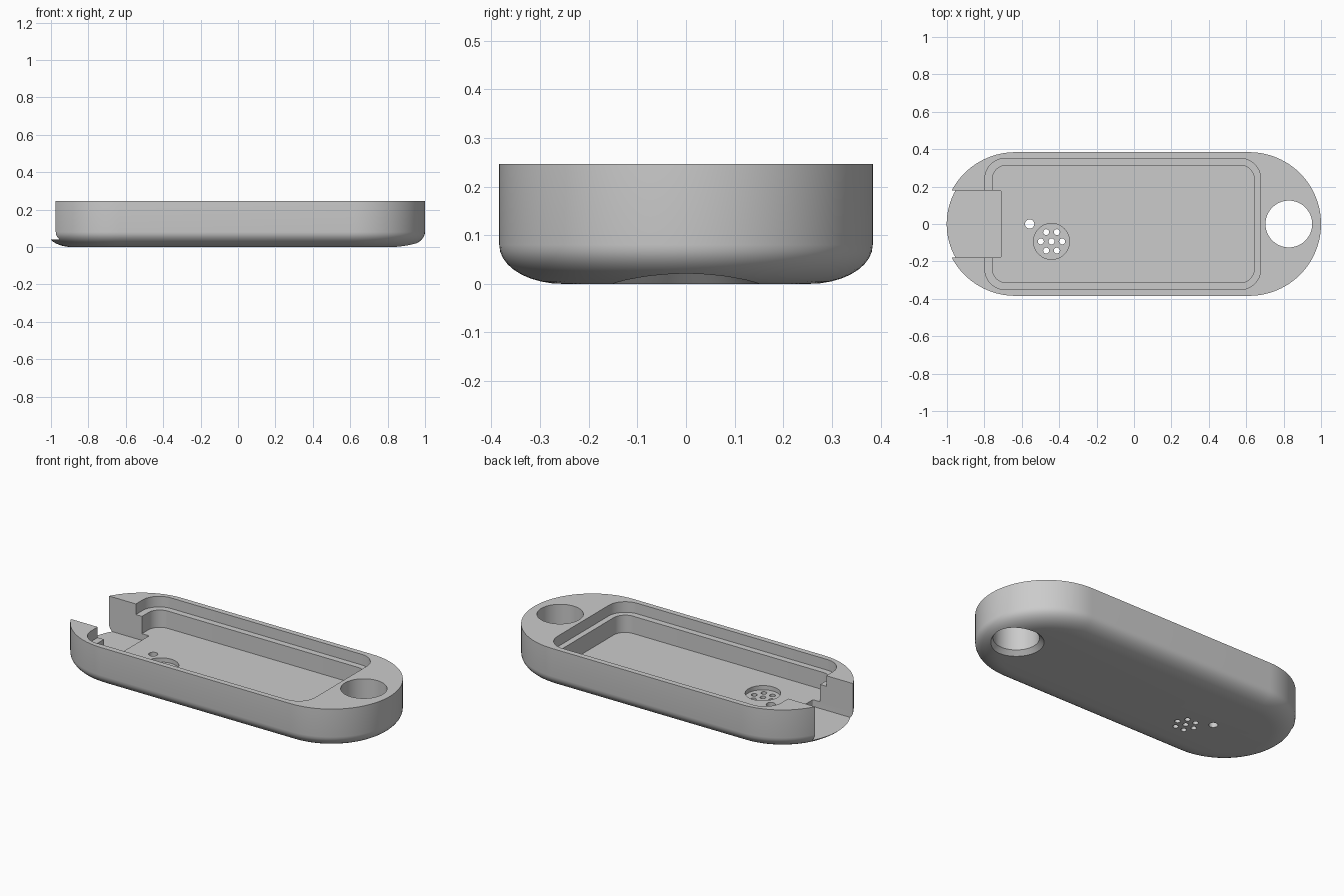
import bpy, bmesh, math

cube = bpy.data.objects.get("Cube")
if cube:
    bpy.data.objects.remove(cube, do_unlink=True)

TOP = 0.246
FLOOR = 0.08
ABOVE = 0.35
BELOW = -0.05


def outline(cx, cy, hx, hy, r, seg=12):
    """Counter-clockwise rounded rectangle; a circle or stadium when r fills it."""
    pts = []
    for i, (sx, sy) in enumerate([(1, 1), (-1, 1), (-1, -1), (1, -1)]):
        for k in range(seg + 1):
            a = math.pi / 2 * (i + k / seg)
            pts.append((cx + sx * (hx - r) + r * math.cos(a),
                        cy + sy * (hy - r) + r * math.sin(a)))
    return pts


def loft(name, rings):
    """Closed solid through (outline, height) rings, from bottom to top."""
    bm = bmesh.new()
    loops = [[bm.verts.new((x, y, z)) for x, y in pts] for pts, z in rings]
    n = len(loops[0])
    for low, high in zip(loops, loops[1:]):
        for i in range(n):
            j = (i + 1) % n
            bm.faces.new((low[i], low[j], high[j], high[i]))
    bm.faces.new(loops[0][::-1])
    bm.faces.new(loops[-1])
    bmesh.ops.remove_doubles(bm, verts=bm.verts, dist=1e-5)
    bmesh.ops.recalc_face_normals(bm, faces=bm.faces)
    mesh = bpy.data.meshes.new(name)
    bm.to_mesh(mesh)
    bm.free()
    obj = bpy.data.objects.new(name, mesh)
    bpy.context.collection.objects.link(obj)
    return obj


def prism(name, pts, z0, z1=ABOVE):
    return loft(name, [(pts, z0), (pts, z1)])


def circle(cx, cy, r, seg=12):
    return outline(cx, cy, r, r, r, seg)


# Stadium-shaped shell with a wide, shallow rounding on its lower edge
ROUND_WIDTH, ROUND_HEIGHT = 0.13, 0.08
STEPS = 9
rings = []
for k in range(STEPS + 1):
    a = math.pi / 2 * k / STEPS
    inset = ROUND_WIDTH * (1 - math.sin(a))
    r = 0.384 - inset
    rings.append((outline(-0.0095, 0, 1.0095 - inset, r, r, 24),
                  ROUND_HEIGHT * (1 - math.cos(a))))
rings.append((rings[-1][0], TOP))
case = loft("case_shell", rings)

# Lid ledge, inner cavity and open end slot
cutters = [
    prism("lid_ledge", outline(-0.06, 0, 0.7375, 0.351, 0.11), 0.183),
    prism("inner_cavity", outline(-0.057, 0, 0.70, 0.314, 0.075), FLOOR),
    prism("connector_slot", outline(-0.955, 0, 0.245, 0.179, 0.008, 3), 0.04),
]

# Ring hole, countersunk underneath
cutters.append(loft("ring_hole", [
    (circle(0.828, 0, 0.175, 16), -0.025),
    (circle(0.828, 0, 0.125, 16), 0.025),
    (circle(0.828, 0, 0.125, 16), ABOVE)]))

# Round speaker recess with seven sound holes
sx, sy = -0.441, -0.093
cutters.append(prism("speaker_recess", circle(sx, sy, 0.096), 0.055, 0.15))
centres = [(sx, sy)]
for k in range(6):
    a = k * math.pi / 3
    centres.append((sx + 0.057 * math.cos(a), sy + 0.057 * math.sin(a)))
for x, y in centres:
    cutters.append(prism("sound_hole", circle(x, y, 0.016, 5), BELOW, 0.15))

# Small pin hole
cutters.append(prism("pin_hole", circle(-0.558, 0, 0.025, 6), BELOW, 0.15))

# Carve every opening, then discard the cutters
bpy.ops.object.select_all(action='DESELECT')
bpy.context.view_layer.objects.active = case
case.select_set(True)
for cutter in cutters:
    cutter.hide_render = True
    mod = case.modifiers.new(cutter.name, 'BOOLEAN')
    mod.operation = 'DIFFERENCE'
    mod.solver = 'EXACT'
    mod.object = cutter
    bpy.ops.object.modifier_apply(modifier=mod.name)
    bpy.data.objects.remove(cutter, do_unlink=True)

# Single plain grey plastic
grey = bpy.data.materials.new("grey_plastic")
grey.use_nodes = True
colour = (0.6, 0.6, 0.6, 1)
grey.diffuse_color = colour
grey.node_tree.nodes["Principled BSDF"].inputs["Base Color"].default_value = colour
case.data.materials.clear()
case.data.materials.append(grey)

bpy.ops.object.shade_smooth_by_angle(angle=math.radians(30))
